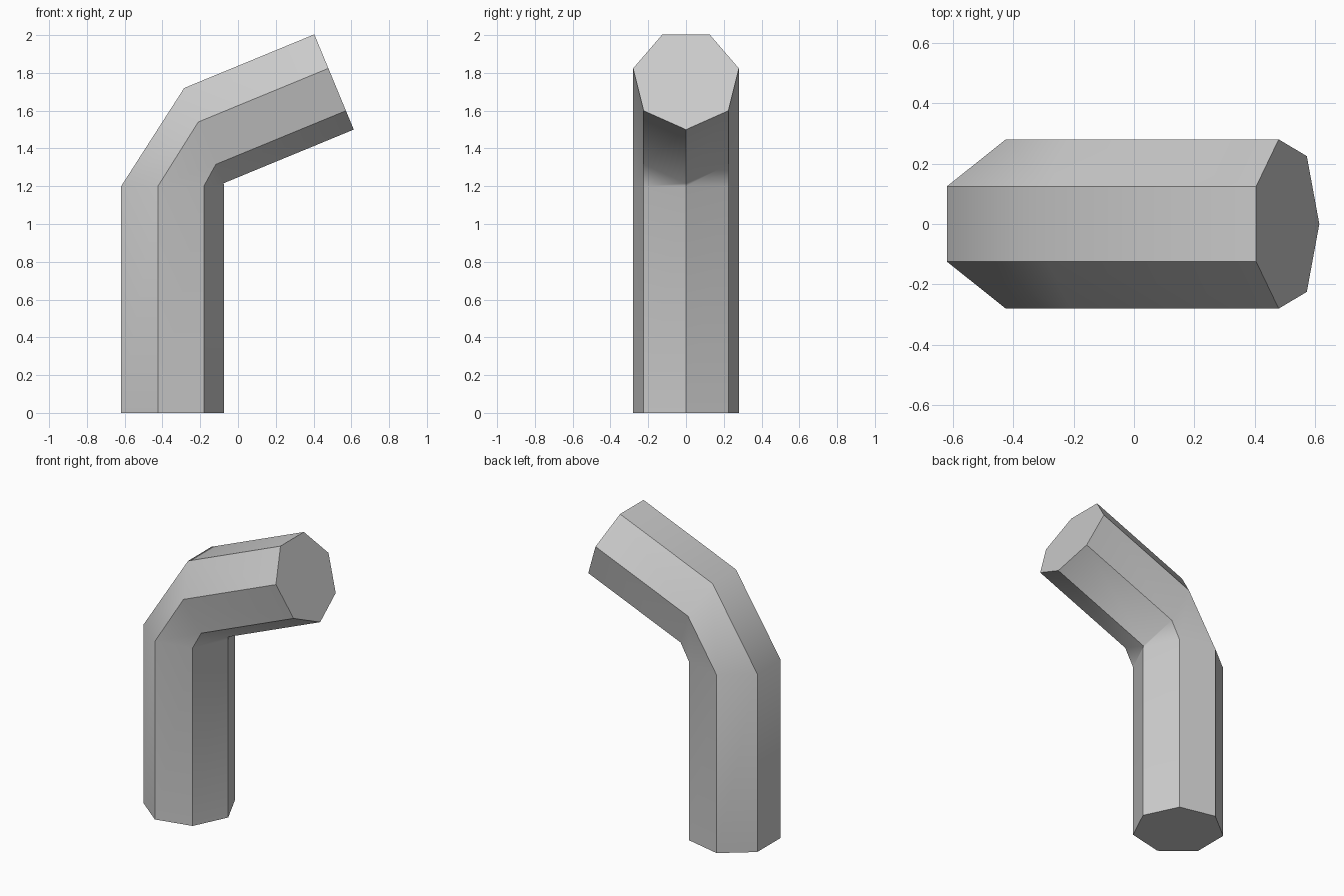
import bpy, bmesh
from math import sin, cos, pi, radians

if "Cube" in bpy.data.objects:
    bpy.data.objects.remove(bpy.data.objects["Cube"])

SIDES, RADIUS = 7, 0.287
# path stations: centre x, centre z, tilt of the cross-section in degrees
STATIONS = [(-0.36, 0.0, 0), (-0.36, 1.2, 0), (-0.186, 1.481, 67.5), (0.503, 1.765, 67.5)]

# bent seven-sided pipe, lofted through the stations
bm = bmesh.new()
rings = []
for cx, cz, tilt in STATIONS:
    t = radians(tilt)
    ring = []
    for k in range(SIDES):
        a = 2 * pi * k / SIDES
        u, v = RADIUS * cos(a), RADIUS * sin(a)
        ring.append(bm.verts.new((cx + u * cos(t), v, cz - u * sin(t))))
    rings.append(ring)

for low, high in zip(rings, rings[1:]):
    for k in range(SIDES):
        n = (k + 1) % SIDES
        bm.faces.new((low[k], low[n], high[n], high[k]))

# closed ends
bm.faces.new(rings[0][::-1])
bm.faces.new(rings[-1])
bmesh.ops.recalc_face_normals(bm, faces=bm.faces)

mesh = bpy.data.meshes.new("bent_pipe")
bm.to_mesh(mesh)
bm.free()
pipe = bpy.data.objects.new("bent_pipe", mesh)
bpy.context.collection.objects.link(pipe)

# soft shading through the bend, crisp long edges
bpy.context.view_layer.objects.active = pipe
pipe.select_set(True)
bpy.ops.object.shade_smooth_by_angle(angle=radians(40))
